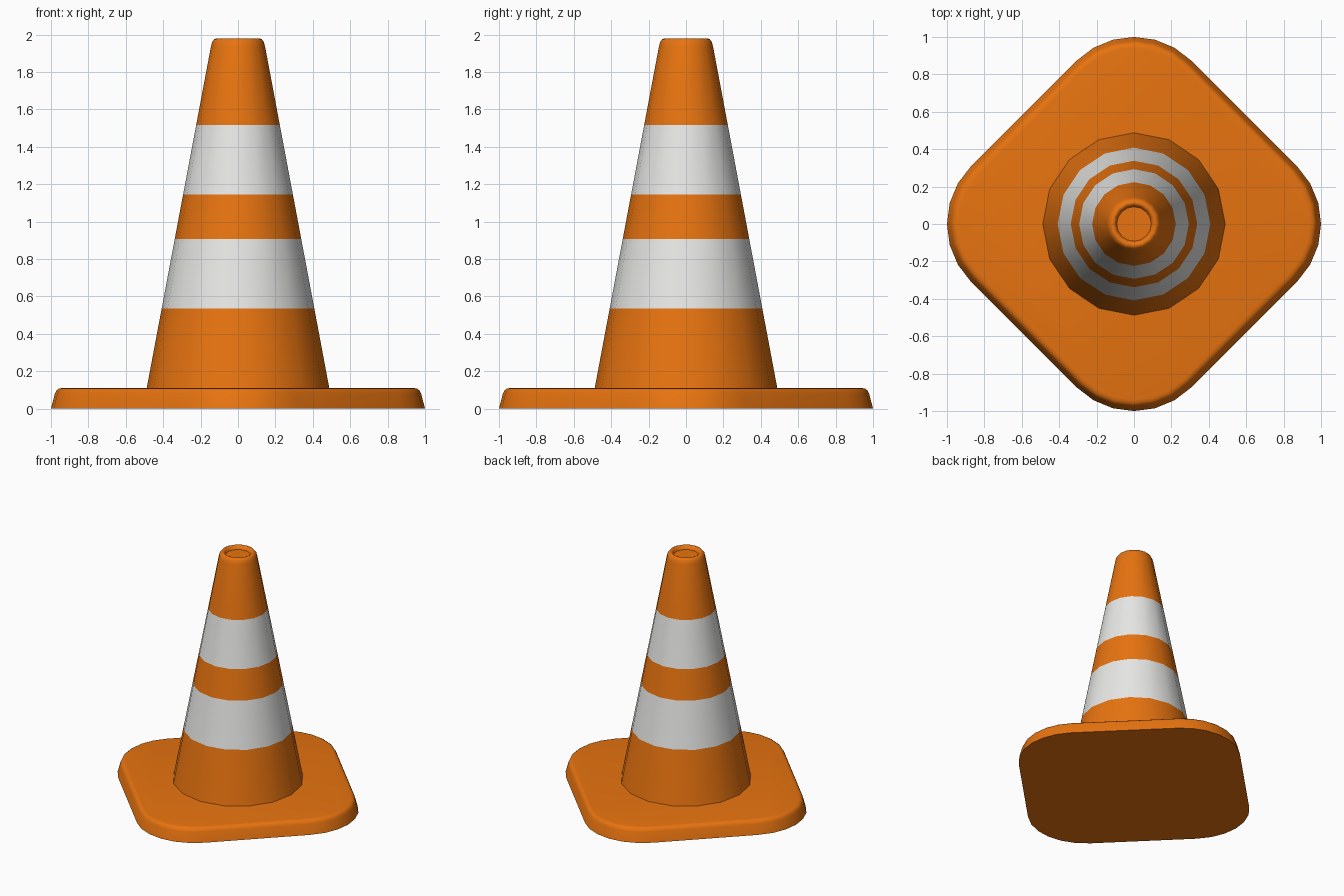
import bpy, bmesh, math

if "Cube" in bpy.data.objects:
    bpy.data.objects.remove(bpy.data.objects["Cube"])


def material(name, color):
    m = bpy.data.materials.new(name)
    m.diffuse_color = (*color, 1)
    m.use_nodes = True
    m.node_tree.nodes["Principled BSDF"].inputs["Base Color"].default_value = m.diffuse_color
    return m


ORANGE = material("orange", (0.80, 0.172, 0.005))
WHITE = material("white", (0.80, 0.80, 0.79))


def loft(name, rings, mats, rule=lambda z: 0, angle=40):
    """Skin a stack of equal-length rings, cap both ends, colour by height."""
    bm = bmesh.new()
    loops = [[bm.verts.new(p) for p in ring] for ring in rings]
    n = len(loops[0])
    for a, b in zip(loops, loops[1:]):
        for i in range(n):
            j = (i + 1) % n
            bm.faces.new((a[i], a[j], b[j], b[i]))
    bm.faces.new(loops[0][::-1])
    bm.faces.new(loops[-1])
    for f in bm.faces:
        f.material_index = rule(f.calc_center_median().z)
    me = bpy.data.meshes.new(name)
    bm.to_mesh(me)
    bm.free()
    for m in mats:
        me.materials.append(m)
    ob = bpy.data.objects.new(name, me)
    bpy.context.collection.objects.link(ob)
    bpy.ops.object.select_all(action='DESELECT')
    ob.select_set(True)
    bpy.context.view_layer.objects.active = ob
    bpy.ops.object.shade_smooth_by_angle(angle=math.radians(angle))
    return ob


# Base plate: rounded square standing on its corners
def base_ring(inset, z):
    c, r = 0.565, 0.435 - inset
    pts = []
    for q in range(4):
        mid = q * math.pi / 2
        for k in range(-3, 4):
            a = mid + math.radians(15 * k)
            pts.append((c * math.cos(mid) + r * math.cos(a),
                        c * math.sin(mid) + r * math.sin(a), z))
    return pts


base_profile = [(0, 0), (0.021, 0.08), (0.029, 0.097), (0.042, 0.107), (0.06, 0.11)]
loft("base_plate", [base_ring(i, z) for i, z in base_profile], [ORANGE])


# Cone body: 16 sides, rounded rim, shallow dimple in the top
def cone_ring(r, z):
    return [(r * math.cos(i * math.pi / 8), r * math.sin(i * math.pi / 8), z)
            for i in range(16)]


def slope(z):
    return 0.488 - (z - 0.11) * 0.188


side = [(slope(z), z) for z in (0.105, 0.535, 0.907, 1.146, 1.517, 1.935)]
rim = [(0.138, 1.96), (0.127, 1.975), (0.115, 1.98), (0.102, 1.974), (0.092, 1.95)]


def stripe(z):
    return int(0.535 < z < 0.907 or 1.146 < z < 1.517)


loft("cone_body", [cone_ring(r, z) for r, z in side + rim], [ORANGE, WHITE], stripe, 50)
